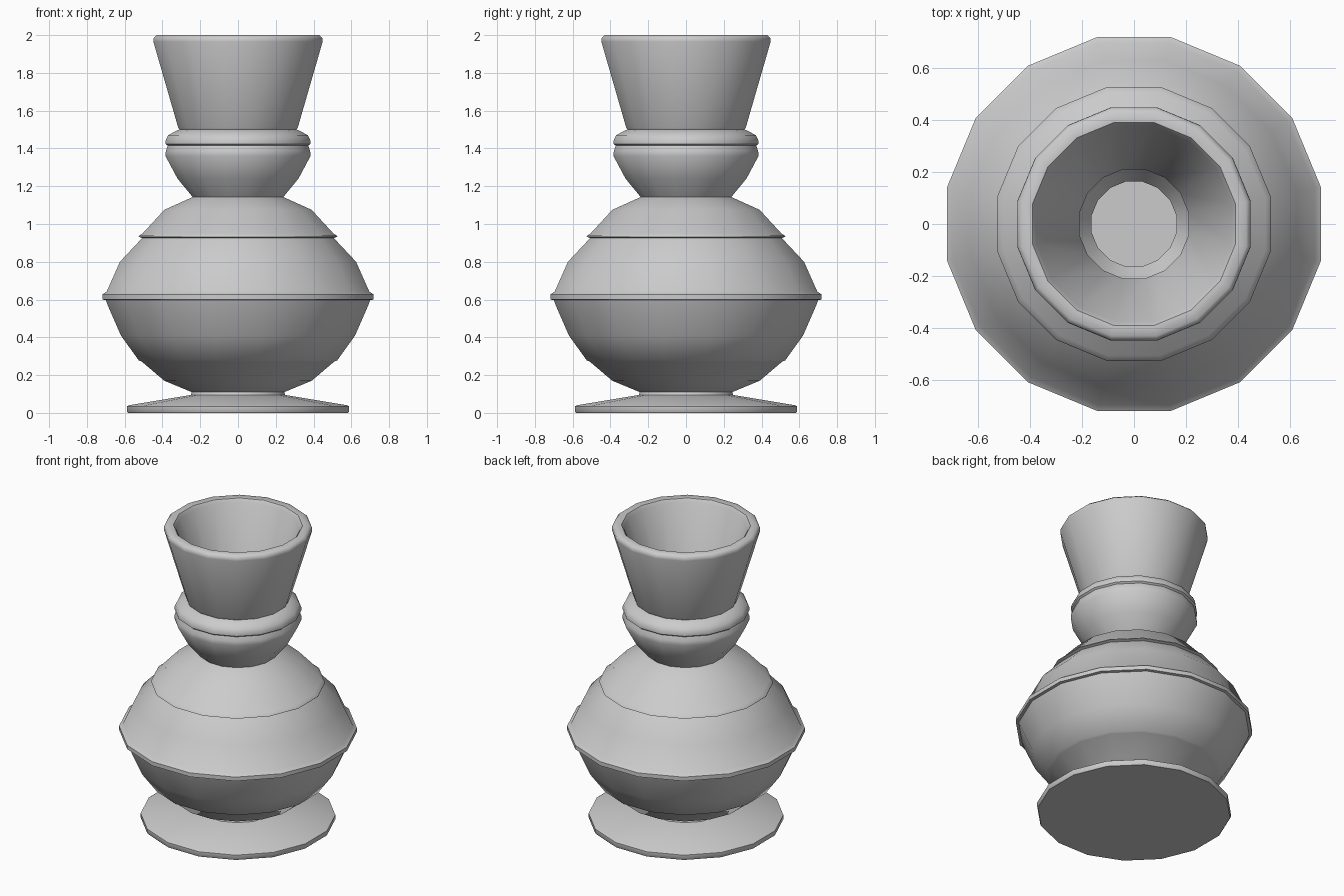
import bpy, math

SIDES = 16
FLAT = math.cos(math.pi / SIDES)   # profile radii are measured to the flats


def lathe(name, profile):
    """Turn (radius, z) points about z; radius 0 makes a single pole vertex."""
    verts, rings, faces = [], [], []
    for r, z in profile:
        start = len(verts)
        if r == 0:
            verts.append((0, 0, z))
            rings.append([start] * SIDES)
        else:
            for i in range(SIDES):
                a = 2 * math.pi * (i + 0.5) / SIDES
                verts.append((r / FLAT * math.cos(a), r / FLAT * math.sin(a), z))
            rings.append(list(range(start, start + SIDES)))
    for a, b in zip(rings, rings[1:]):
        for i in range(SIDES):
            j = (i + 1) % SIDES
            faces.append(list(dict.fromkeys((a[i], a[j], b[j], b[i]))))
    mesh = bpy.data.meshes.new(name)
    mesh.from_pydata(verts, [], faces)
    ob = bpy.data.objects.new(name, mesh)
    bpy.context.collection.objects.link(ob)
    bpy.ops.object.select_all(action='DESELECT')
    bpy.context.view_layer.objects.active = ob
    ob.select_set(True)
    bpy.ops.object.shade_smooth_by_angle(angle=math.radians(50))
    return ob


# Flared foot
foot = [(0, 0), (0.583, 0), (0.588, 0.006), (0.588, 0.035), (0.58, 0.04),
        (0.25, 0.095), (0.245, 0.11)]
# Round belly with a step, a middle band and a shoulder ridge
belly = [(0.39, 0.17), (0.51, 0.272), (0.525, 0.277), (0.62, 0.41),
         (0.69, 0.57), (0.70, 0.597), (0.718, 0.60), (0.718, 0.627),
         (0.695, 0.643), (0.625, 0.80), (0.507, 0.926), (0.526, 0.932),
         (0.524, 0.938), (0.505, 0.95), (0.39, 1.075), (0.24, 1.143)]
# Small bowl and rounded collar
collar = [(0.32, 1.24), (0.384, 1.36), (0.382, 1.387), (0.372, 1.415),
          (0.383, 1.424), (0.383, 1.442), (0.37, 1.47), (0.32, 1.497),
          (0.31, 1.50), (0.317, 1.512)]
# Flared neck and rolled lip
neck = [(0.448, 1.965), (0.447, 1.985), (0.43, 2.0), (0.39, 1.997),
        (0.375, 1.975)]
# Hollow inside, following the outside at an even wall thickness
inside = [(0.21, 1.405), (0.29, 1.40), (0.315, 1.37), (0.255, 1.265),
          (0.163, 1.125), (0.35, 1.02), (0.46, 0.90), (0.565, 0.77),
          (0.635, 0.61), (0.565, 0.44), (0.46, 0.31), (0.35, 0.23),
          (0.17, 0.125), (0.17, 0.08), (0, 0.08)]

lathe("vase", foot + belly + collar + neck + inside)
